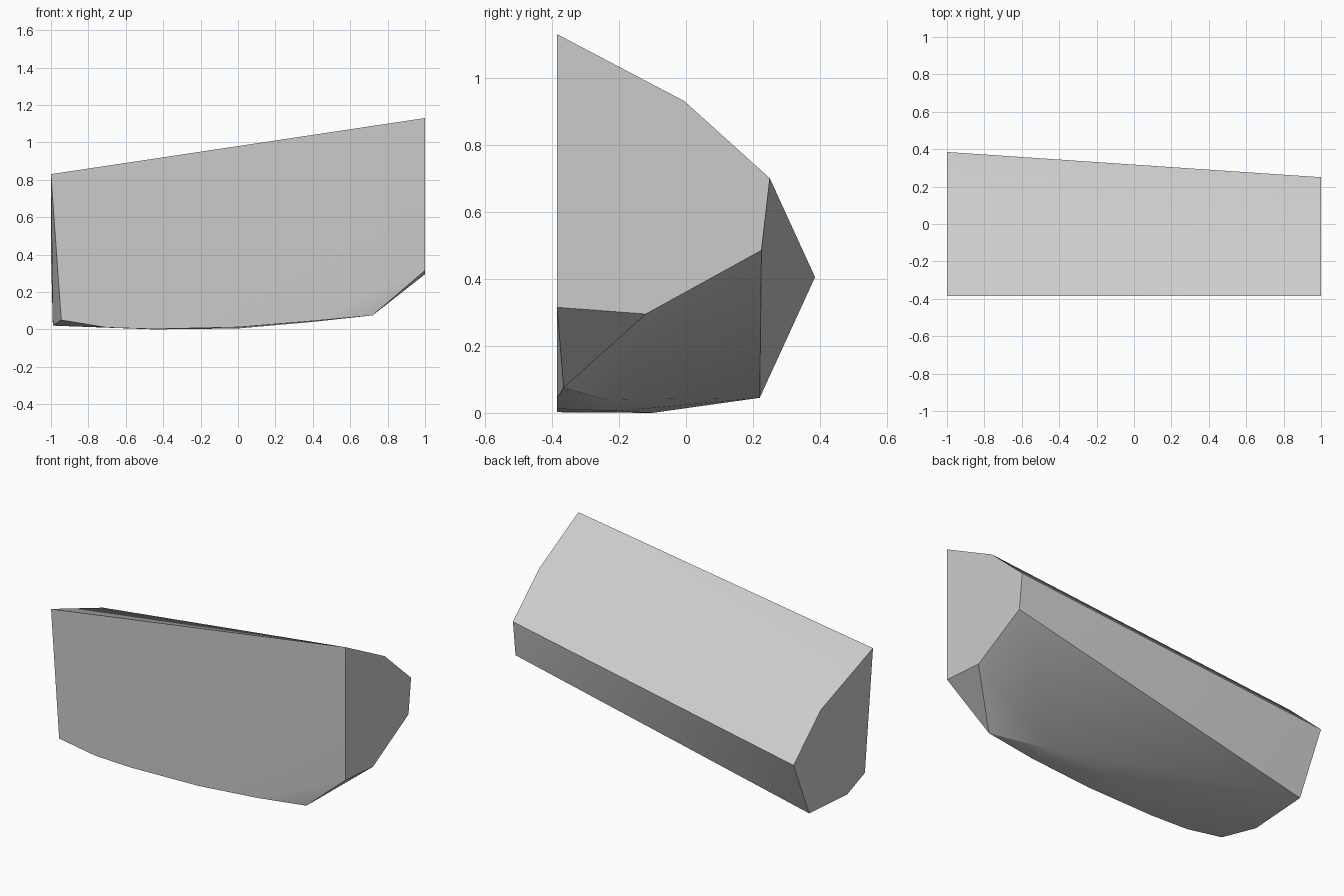
import bpy
import bmesh
import math

cube = bpy.data.objects.get("Cube")
if cube:
    bpy.data.objects.remove(cube, do_unlink=True)

# Stone colour
stone = bpy.data.materials.new("stone grey")
stone.use_nodes = True
colour = (0.6, 0.6, 0.6, 1)
stone.diffuse_color = colour
stone.node_tree.nodes["Principled BSDF"].inputs["Base Color"].default_value = colour

# Tall cut end
tall_end = [(1, y, z) for y, z in (
    (-.385, 1.13), (-.005, .93), (.25, .70), (.225, .485), (-.12, .295), (-.385, .315))]

# Low cut end, leaning in slightly at its foot
low_end = [(-1, -.385, .83), (-1, .12, .645), (-1, .385, .405),
           (-.99, .22, .045), (-.99, -.15, .02), (-.945, -.385, .05)]

# Shallow curved underside
underside = [(.72, -.365, .075), (.4, -.385, .045), (.4, -.24, .04),
             (0, -.385, .012), (0, -.2, .005), (-.45, -.385, .002),
             (-.45, -.1, 0), (-.7, -.385, .01)]

# Wrap the corners in one faceted block
bm = bmesh.new()
for corner in tall_end + low_end + underside:
    bm.verts.new(corner)
hull = bmesh.ops.convex_hull(bm, input=bm.verts[:])
loose = {v for v in hull["geom_interior"] + hull["geom_unused"]
         if isinstance(v, bmesh.types.BMVert) and not v.link_faces}
bmesh.ops.delete(bm, geom=list(loose), context="VERTS")
bmesh.ops.dissolve_limit(bm, angle_limit=math.radians(0.5),
                         verts=bm.verts[:], edges=bm.edges[:])
bmesh.ops.recalc_face_normals(bm, faces=bm.faces[:])
mesh = bpy.data.meshes.new("stone_block")
bm.to_mesh(mesh)
bm.free()
mesh.materials.append(stone)

block = bpy.data.objects.new("stone_block", mesh)
bpy.context.collection.objects.link(block)
bpy.ops.object.select_all(action="DESELECT")
block.select_set(True)
bpy.context.view_layer.objects.active = block
bpy.ops.object.shade_smooth_by_angle(angle=math.radians(30))
